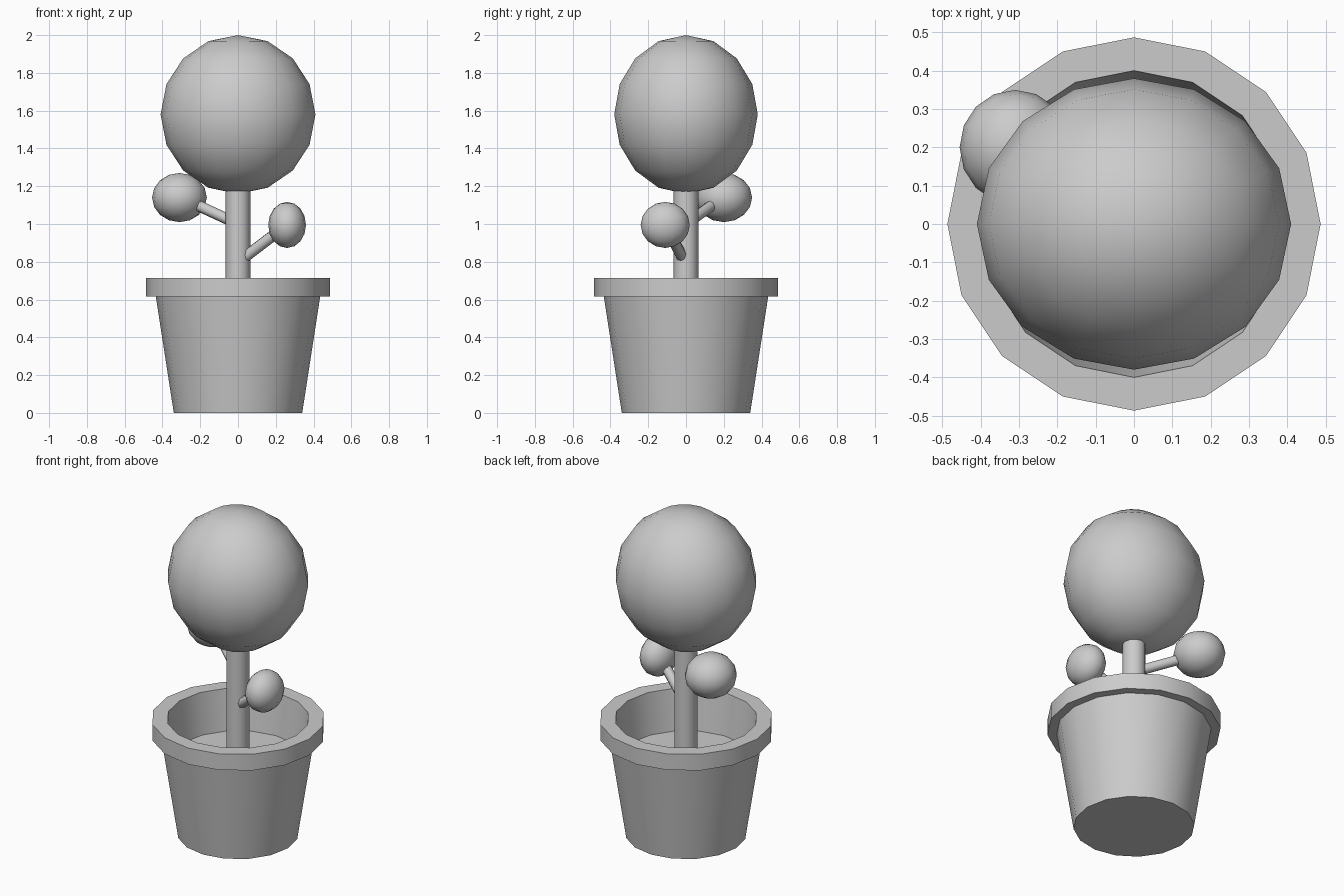
import bpy, bmesh, math
from mathutils import Vector

if "Cube" in bpy.data.objects:
    bpy.data.objects.remove(bpy.data.objects["Cube"])


def finish(name, bm, angle=40):
    bmesh.ops.recalc_face_normals(bm, faces=bm.faces)
    mesh = bpy.data.meshes.new(name)
    bm.to_mesh(mesh)
    bm.free()
    obj = bpy.data.objects.new(name, mesh)
    bpy.context.collection.objects.link(obj)
    bpy.ops.object.select_all(action='DESELECT')
    obj.select_set(True)
    bpy.context.view_layer.objects.active = obj
    bpy.ops.object.shade_smooth_by_angle(angle=math.radians(angle))
    return obj


def lathe(name, profile, sides=16):
    bm = bmesh.new()
    rings = [[bm.verts.new((r * math.cos(2 * math.pi * i / sides),
                            r * math.sin(2 * math.pi * i / sides), z))
              for i in range(sides)] for r, z in profile]
    for a, b in zip(rings, rings[1:]):
        for i in range(sides):
            j = (i + 1) % sides
            bm.faces.new((a[i], a[j], b[j], b[i]))
    bm.faces.new(rings[0])
    bm.faces.new(rings[-1])
    return finish(name, bm)


def foliage(name, centre, radii):
    bm = bmesh.new()
    bmesh.ops.create_uvsphere(bm, u_segments=16, v_segments=8, radius=1)
    bmesh.ops.scale(bm, vec=radii, verts=bm.verts)
    bmesh.ops.translate(bm, vec=centre, verts=bm.verts)
    return finish(name, bm, 60)


def rod(name, start, end, radius, sides):
    start, end = Vector(start), Vector(end)
    bm = bmesh.new()
    bmesh.ops.create_cone(bm, cap_ends=True, segments=sides, radius1=radius,
                          radius2=radius, depth=(end - start).length)
    obj = finish(name, bm, 50)
    obj.location = (start + end) / 2
    obj.rotation_euler = (end - start).to_track_quat('Z', 'Y').to_euler()
    return obj


# Tapered pot with overhanging rim, hollow down to the soil level
lathe("pot", [(0.34, 0), (0.435, 0.615), (0.487, 0.615), (0.487, 0.715),
              (0.40, 0.715), (0.37, 0.46)])
# Soil disc
lathe("soil", [(0.365, 0.44), (0.37, 0.465)])

# Trunk and main crown
rod("trunk", (0, 0, 0.45), (0, 0, 1.25), 0.066, 12)
foliage("crown", (0, 0, 1.58), (0.41, 0.38, 0.42))

# Side branches, each ending in a small foliage ball
rod("right_branch", (0.01, -0.01, 0.805), (0.24, -0.10, 0.98), 0.03, 8)
foliage("right_foliage", (0.26, -0.11, 0.995), (0.10, 0.13, 0.122))
rod("left_branch", (0, 0, 1.0), (-0.26, 0.165, 1.12), 0.03, 8)
foliage("left_foliage", (-0.31, 0.20, 1.14), (0.145, 0.15, 0.13))
